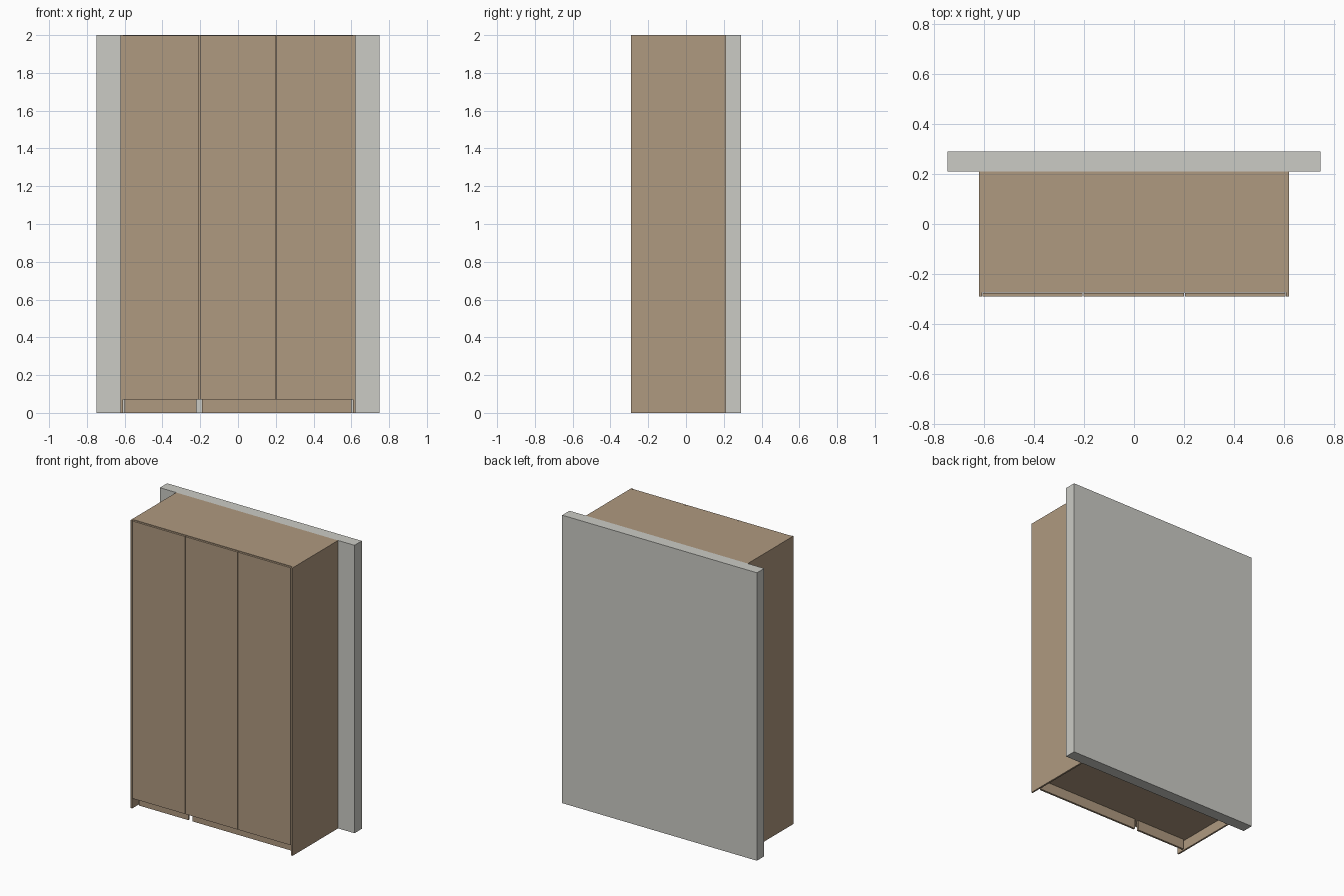
import bpy

if "Cube" in bpy.data.objects:
    bpy.data.objects.remove(bpy.data.objects["Cube"])


def material(name, rgb):
    m = bpy.data.materials.new(name)
    m.diffuse_color = (*rgb, 1)
    m.use_nodes = True
    m.node_tree.nodes["Principled BSDF"].inputs["Base Color"].default_value = m.diffuse_color
    return m


wood = material("wood", (0.43, 0.32, 0.215))
plaster = material("plaster", (0.6, 0.6, 0.56))


def box(name, x, y, z, mat=wood):
    """Box from (min, max) ranges on each axis."""
    bpy.ops.mesh.primitive_cube_add(
        size=1, location=[(a + b) / 2 for a, b in (x, y, z)])
    ob = bpy.context.object
    ob.name = name
    ob.scale = [b - a for a, b in (x, y, z)]
    bpy.ops.object.transform_apply(location=False, rotation=False, scale=True)
    ob.data.materials.append(mat)
    return ob


W, T = 0.622, 0.012            # half width and board thickness
FRONT, BACK = -0.29, 0.21
DOOR_BACK = FRONT + 0.014
INNER = W - T
KICK = 0.07

# Wall slab behind the wardrobe
box("wall", (-0.748, 0.748), (BACK, 0.29), (0, 2), plaster)

# Side panels reach the floor
box("side_left", (-W, -INNER), (FRONT, BACK), (0, 2))
box("side_right", (INNER, W), (FRONT, BACK), (0, 2))

# Carcass boards
body_y = (DOOR_BACK + 0.001, BACK)
box("top_panel", (-INNER, INNER), body_y, (2 - T, 2))
box("bottom_panel", (-INNER, INNER), body_y, (KICK, KICK + T))
box("back_panel", (-INNER, INNER), (BACK - 0.006, BACK), (KICK + T, 2 - T))
box("divider", (-0.21, -0.198), body_y, (KICK + T, 2 - T))
box("right_divider", (0.198, 0.21), body_y, (KICK + T, 2 - T))

# Three inset doors with narrow gaps
gap = 0.002
edges = [-INNER, -0.204, 0.202, INNER]
for i, (a, b) in enumerate(zip(edges, edges[1:])):
    box(f"door_{i + 1}", (a + gap, b - gap), (FRONT, DOOR_BACK), (KICK, 1.997))

# Recessed kick boards
for name, x in (("kick_board_left", (-0.6, -0.22)), ("kick_board_right", (-0.19, 0.6))):
    box(name, x, (-0.23, -0.216), (0, KICK))
